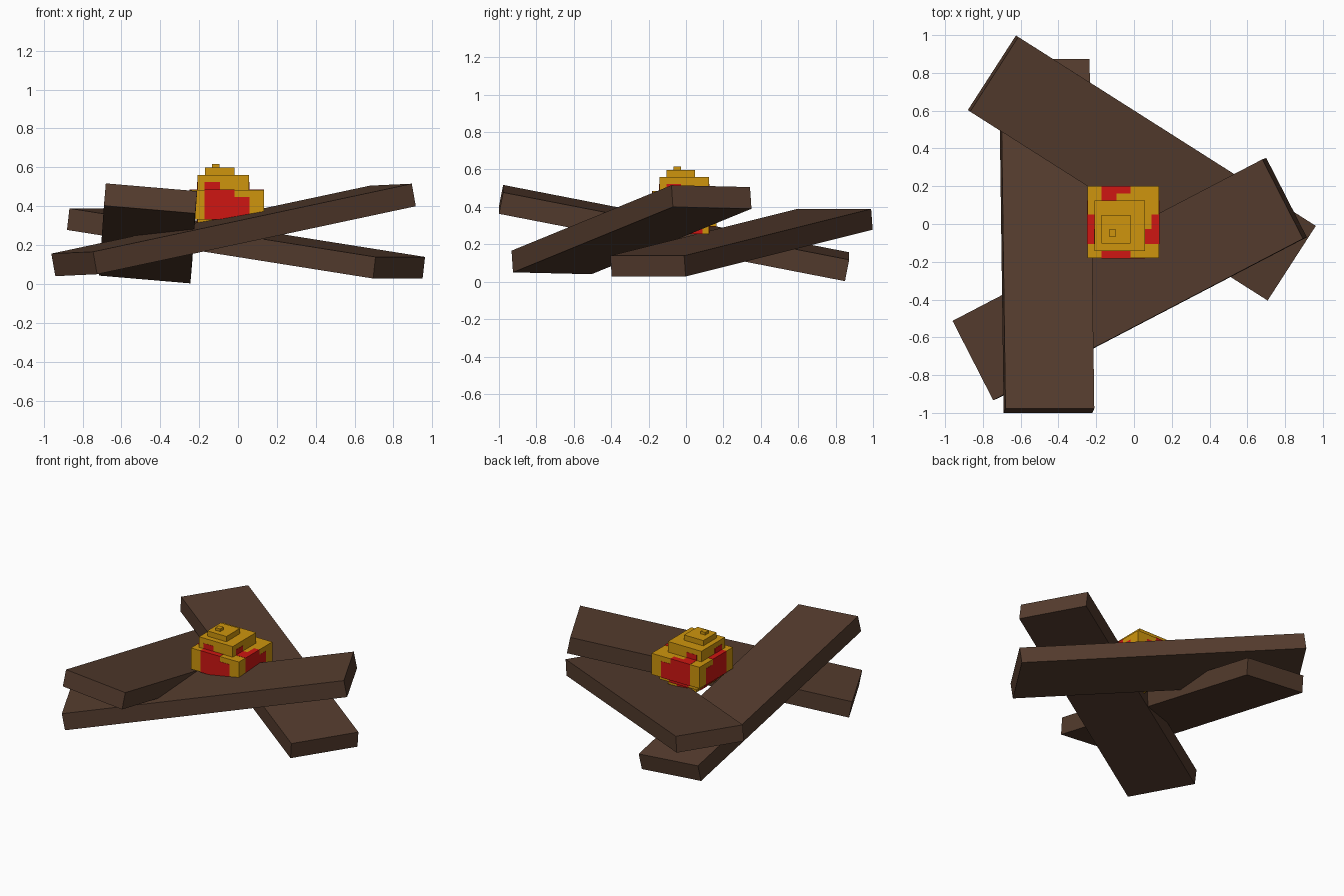
import bpy, bmesh
from mathutils import Vector

if "Cube" in bpy.data.objects:
    bpy.data.objects.remove(bpy.data.objects["Cube"])


def material(name, rgb):
    m = bpy.data.materials.new(name)
    m.diffuse_color = (*rgb, 1)
    m.use_nodes = True
    m.node_tree.nodes["Principled BSDF"].inputs["Base Color"].default_value = m.diffuse_color
    return m


WOOD = material("wood", (0.09, 0.045, 0.027))
GOLD = material("gold", (0.62, 0.30, 0.004))
RED = material("red", (0.62, 0.008, 0.006))


def add_blocks(name, blocks, mat):
    """One object made of blocks, each (corner, edge, edge, edge)."""
    bm = bmesh.new()
    for corner, u, v, w in blocks:
        for i in range(8):
            bm.verts.new(corner + u * (i & 1) + v * (i >> 1 & 1) + w * (i >> 2))
        vs = list(bm.verts)[-8:]
        for f in ((0, 2, 3, 1), (4, 5, 7, 6), (0, 1, 5, 4),
                  (2, 6, 7, 3), (0, 4, 6, 2), (1, 3, 7, 5)):
            bm.faces.new([vs[k] for k in f])
    bmesh.ops.recalc_face_normals(bm, faces=bm.faces)
    me = bpy.data.meshes.new(name)
    bm.to_mesh(me)
    bm.free()
    me.materials.append(mat)
    ob = bpy.data.objects.new(name, me)
    bpy.context.collection.objects.link(ob)


def plank(name, corner, length, width, thick):
    p, l, w = Vector(corner), Vector(length), Vector(width)
    n = l.cross(w).normalized() * thick
    if n.z < 0:
        n = -n
    add_blocks(name, [(p, l, w, n)], WOOD)


# Three tilted planks leaning over each other
plank("plank_left", (-0.22, -1.0, 0.363), (-0.025, 1.85, -0.36), (-0.47, 0, 0.04), 0.117)
plank("plank_back", (0.695, -0.397, 0.028), (-1.575, 1.0, 0.25), (0.255, 0.395, 0), 0.112)
plank("plank_front", (-0.725, -0.925, 0.05), (1.64, 0.855, 0.35), (-0.215, 0.42, -0.01), 0.118)

# Stepped ember, on a small cell grid
C = 0.038
ORIGIN = Vector((-0.247, -0.18, 0.256))


def cells(x0, x1, y0, y1, z0, z1, grow=0.0):
    g = Vector((grow, grow, grow))
    lo = ORIGIN + Vector((x0, y0, z0)) * C - g
    s = Vector((x1 - x0, y1 - y0, z1 - z0)) * C + 2 * g
    return lo, Vector((s.x, 0, 0)), Vector((0, s.y, 0)), Vector((0, 0, s.z))


tiers = [(2, 8, 2, 8, 0, 1), (1, 9, 1, 9, 1, 2), (0, 10, 0, 10, 2, 6),
         (1, 8, 1, 8, 6, 8), (2, 6, 2, 6, 8, 9), (3, 4, 3, 4, 9, 9.5)]
for i, t in enumerate(tiers):
    add_blocks(f"ember_tier_{i + 1}", [cells(*t)], GOLD)

# Red glow on the four sides, showing just proud of the gold
bars = [(2, 8, 0, 10, 2, 5), (0, 10, 2, 8, 2, 5),
        (2, 4, 0, 10, 5, 6), (4, 6, 0, 1, 5, 6), (4, 6, 9, 10, 5, 6),
        (0, 10, 2, 4, 5, 6), (0, 1, 4, 6, 5, 6), (9, 10, 4, 6, 5, 6),
        (2, 4, 1, 8, 6, 7), (1, 8, 2, 4, 6, 7),
        (3, 7, 1, 9, 1, 2), (1, 9, 3, 7, 1, 2), (4, 6, 2, 8, 0, 1), (2, 8, 5, 7, 0, 1)]
add_blocks("ember_glow", [cells(*b, grow=0.0015) for b in bars], RED)
